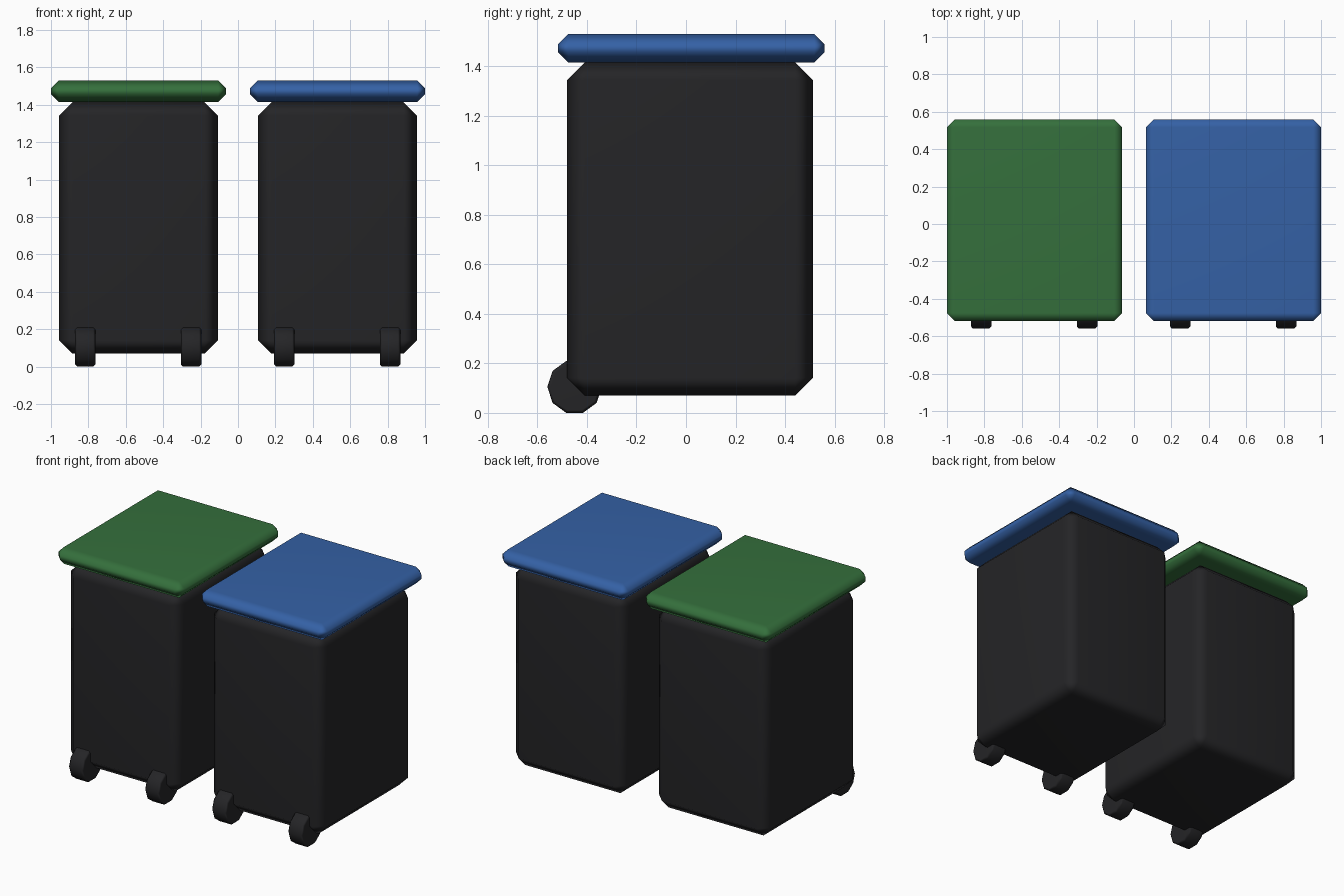
import bpy
from math import radians

if "Cube" in bpy.data.objects:
    bpy.data.objects.remove(bpy.data.objects["Cube"])


def material(name, color):
    m = bpy.data.materials.new(name)
    m.diffuse_color = (*color, 1)
    m.use_nodes = True
    m.node_tree.nodes["Principled BSDF"].inputs["Base Color"].default_value = m.diffuse_color
    return m


BLACK = material("dark_plastic", (0.018, 0.018, 0.02))
GREEN = material("green_plastic", (0.035, 0.16, 0.045))
BLUE = material("blue_plastic", (0.035, 0.12, 0.38))


def finish(ob, name, mat, bevel):
    """Single-segment chamfer with smooth chamfers and flat main faces."""
    ob.name = name
    ob.data.materials.append(mat)
    for p in ob.data.polygons:
        p.use_smooth = True
    b = ob.modifiers.new("chamfer", 'BEVEL')
    b.width = bevel
    b.segments = 1
    b.limit_method = 'ANGLE'
    b.angle_limit = radians(50)
    w = ob.modifiers.new("normals", 'WEIGHTED_NORMAL')
    w.keep_sharp = False


def box(name, x, y, z, mat, bevel):
    bpy.ops.mesh.primitive_cube_add(size=1, location=(sum(x) / 2, sum(y) / 2, sum(z) / 2))
    ob = bpy.context.object
    ob.scale = (x[1] - x[0], y[1] - y[0], z[1] - z[0])
    bpy.ops.object.transform_apply(location=False, rotation=False, scale=True)
    finish(ob, name, mat, bevel)


def wheel(name, x):
    # ten-sided wheel with its axle along x
    bpy.ops.mesh.primitive_cylinder_add(vertices=10, radius=0.11, depth=0.11,
                                        location=(x, -0.45, 0.105))
    ob = bpy.context.object
    ob.rotation_euler = (0, radians(90), 0)
    bpy.ops.object.transform_apply(location=False, rotation=True, scale=False)
    finish(ob, name, BLACK, 0.012)


for side, cx, lid_mat in (("left", -0.532, GREEN), ("right", 0.532, BLUE)):
    # bin body
    box(side + "_bin_body", (cx - 0.424, cx + 0.424), (-0.48, 0.512), (0.07, 1.415), BLACK, 0.071)
    # overhanging lid
    box(side + "_bin_lid", (cx - 0.468, cx + 0.468), (-0.518, 0.56), (1.415, 1.53), lid_mat, 0.042)
    # pair of wheels at the front edge
    for tag, dx in (("a", -0.285), ("b", 0.281)):
        wheel(f"{side}_wheel_{tag}", cx + dx)
